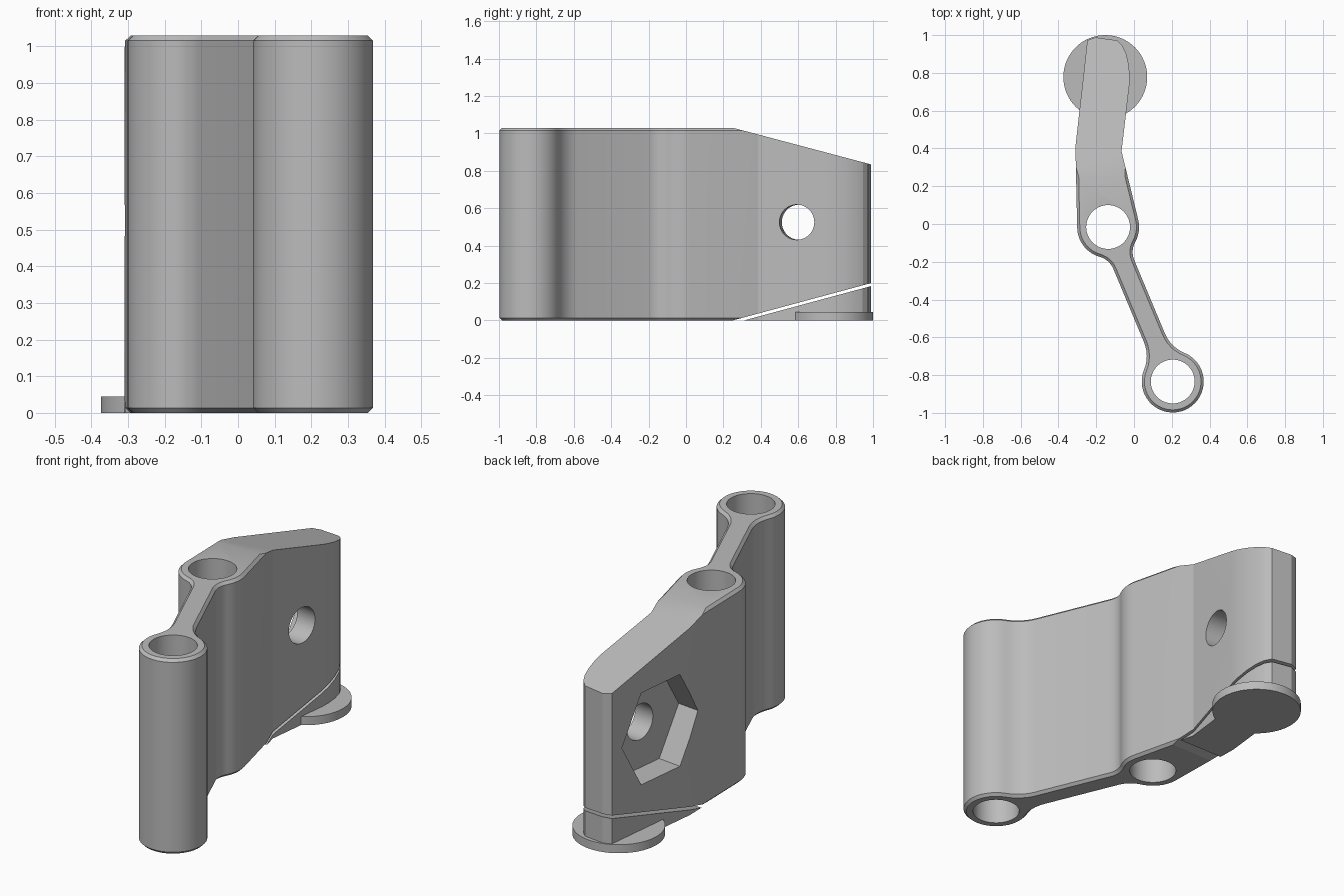
import bpy, bmesh
from math import radians, pi, atan2, ceil, sqrt
from mathutils import Vector, Matrix

cube = bpy.data.objects.get("Cube")
if cube:
    bpy.data.objects.remove(cube, do_unlink=True)

grey = bpy.data.materials.new("light_grey")
grey.use_nodes = True
grey.diffuse_color = (0.5, 0.5, 0.5, 1)
grey.node_tree.nodes["Principled BSDF"].inputs["Base Color"].default_value = (0.5, 0.5, 0.5, 1)

HEIGHT = 1.03
SLOPE = 0.27
FRONT = Vector((0.205, -0.834))   # front pin barrel
MID = Vector((-0.137, -0.016))    # middle pin barrel
BARREL_R, PIN_R, NECK = 0.164, 0.116, 0.06
TILT = radians(-6.6)              # side faces lean away from the y axis


def angle(v):
    return atan2(v.y, v.x)


def arc(center, radius, a0, a1, ccw=True):
    """Points on an arc from one angle to another."""
    delta = (a1 - a0) % (2 * pi)
    if not ccw:
        delta -= 2 * pi
    n = max(2, ceil(abs(delta) / radians(8)))
    return [center + Matrix.Rotation(a0 + delta * i / n, 2) @ Vector((radius, 0))
            for i in range(n + 1)]


def fillet_center(barrel, toward, side, f):
    """Centre of the fillet joining a barrel to the straight neck."""
    along = sqrt((BARREL_R + f) ** 2 - (NECK + f) ** 2)
    return barrel + toward * along + side * (NECK + f)


def link_outline():
    d = (FRONT - MID).normalized()
    right = Vector((-d.y, d.x))
    f1, f2 = 0.19, 0.11
    fr, fl = (fillet_center(FRONT, -d, s, f1) for s in (right, -right))
    mr, ml = (fillet_center(MID, d, s, f2) for s in (right, -right))
    pts = arc(FRONT, BARREL_R, angle(fl - FRONT), angle(fr - FRONT))
    pts += arc(fr, f1, angle(FRONT - fr), angle(-right), False)
    pts += arc(mr, f2, angle(-right), angle(MID - mr), False)
    pts += arc(MID, BARREL_R, angle(mr - MID), radians(13))
    # tail of the link
    pts += [Vector(p) for p in (
        (-0.066, 0.385), (-0.024, 0.74), (-0.023, 0.79), (-0.029, 0.85),
        (-0.042, 0.905), (-0.062, 0.945), (-0.09, 0.972),
        (-0.205, 0.988), (-0.247, 0.972), (-0.31, 0.41))]
    pts += arc(MID, BARREL_R, radians(179), angle(ml - MID))
    pts += arc(ml, f2, angle(MID - ml), angle(right), False)
    pts += arc(fl, f1, angle(right), angle(FRONT - fl), False)
    clean = []
    for p in pts:
        if not clean or (p - clean[-1]).length > 0.001:
            clean.append(p)
    if (clean[0] - clean[-1]).length < 0.001:
        clean.pop()
    return clean


def prism(points, height):
    bm = bmesh.new()
    base = bm.faces.new([bm.verts.new((p.x, p.y, 0)) for p in points])
    top = bmesh.ops.extrude_face_region(bm, geom=[base])["geom"]
    bmesh.ops.translate(bm, vec=(0, 0, height),
                        verts=[v for v in top if isinstance(v, bmesh.types.BMVert)])
    bmesh.ops.recalc_face_normals(bm, faces=bm.faces)
    return bm


def slice_off(bm, co, normal):
    """Remove everything beyond a plane and close the cut."""
    bmesh.ops.bisect_plane(bm, geom=bm.verts[:] + bm.edges[:] + bm.faces[:], dist=1e-5,
                           plane_co=co, plane_no=normal, clear_outer=True)
    bmesh.ops.holes_fill(bm, edges=[e for e in bm.edges if e.is_boundary])
    bmesh.ops.recalc_face_normals(bm, faces=bm.faces)


def to_object(name, bm):
    mesh = bpy.data.meshes.new(name)
    bm.to_mesh(mesh)
    bm.free()
    obj = bpy.data.objects.new(name, mesh)
    bpy.context.collection.objects.link(obj)
    mesh.materials.append(grey)
    return obj


def cylinder(name, radius, depth, matrix, sides=64):
    bm = bmesh.new()
    bmesh.ops.create_cone(bm, cap_ends=True, segments=sides, radius1=radius,
                          radius2=radius, depth=depth, matrix=matrix)
    return to_object(name, bm)


def activate(obj):
    bpy.ops.object.select_all(action="DESELECT")
    obj.select_set(True)
    bpy.context.view_layer.objects.active = obj


def cut(obj, cutter):
    cutter.hide_render = True
    mod = obj.modifiers.new("cut", "BOOLEAN")
    mod.operation, mod.solver, mod.object = "DIFFERENCE", "EXACT", cutter
    activate(obj)
    bpy.ops.object.modifier_apply(modifier=mod.name)
    bpy.data.objects.remove(cutter, do_unlink=True)


outline = link_outline()

# link body: chamfered prism with sloping tail
bm = prism(outline, HEIGHT)
rims = [e for e in bm.edges if abs(e.verts[0].co.z - e.verts[1].co.z) < 1e-4]
bmesh.ops.bevel(bm, geom=rims, offset=0.014, segments=1, affect="EDGES")
slice_off(bm, (0, 0.25, HEIGHT), (0, SLOPE - 0.005, 1))
slice_off(bm, (0, 0.25, 0), (0, SLOPE, -1))
body = to_object("link_body", bm)

# pin holes
for center in (FRONT, MID):
    cut(body, cylinder("pin_cutter", PIN_R, 3, Matrix.Translation((*center, 0.5))))

# cross bolt hole and hexagonal nut pocket
axis = (Matrix.Translation((-0.045, 0.593, 0.525)) @ Matrix.Rotation(TILT, 4, "Z")
        @ Matrix.Rotation(pi / 2, 4, "Y"))
cut(body, cylinder("bolt_cutter", 0.094, 1, axis))
cut(body, cylinder("nut_cutter", 0.28, 0.4, axis @ Matrix.Translation((0, 0, -0.31)), 6))

# support wedge under the tail
bm = prism(outline, 0.5)
slice_off(bm, (0, 0.31, 0), (0, -SLOPE, 1))
wedge = to_object("support_wedge", bm)

# round foot
foot = cylinder("support_foot", 0.222, 0.045, Matrix.Translation((-0.152, 0.778, 0.0225)))

for obj in (body, wedge, foot):
    activate(obj)
    bpy.ops.object.shade_smooth_by_angle(angle=radians(15))
